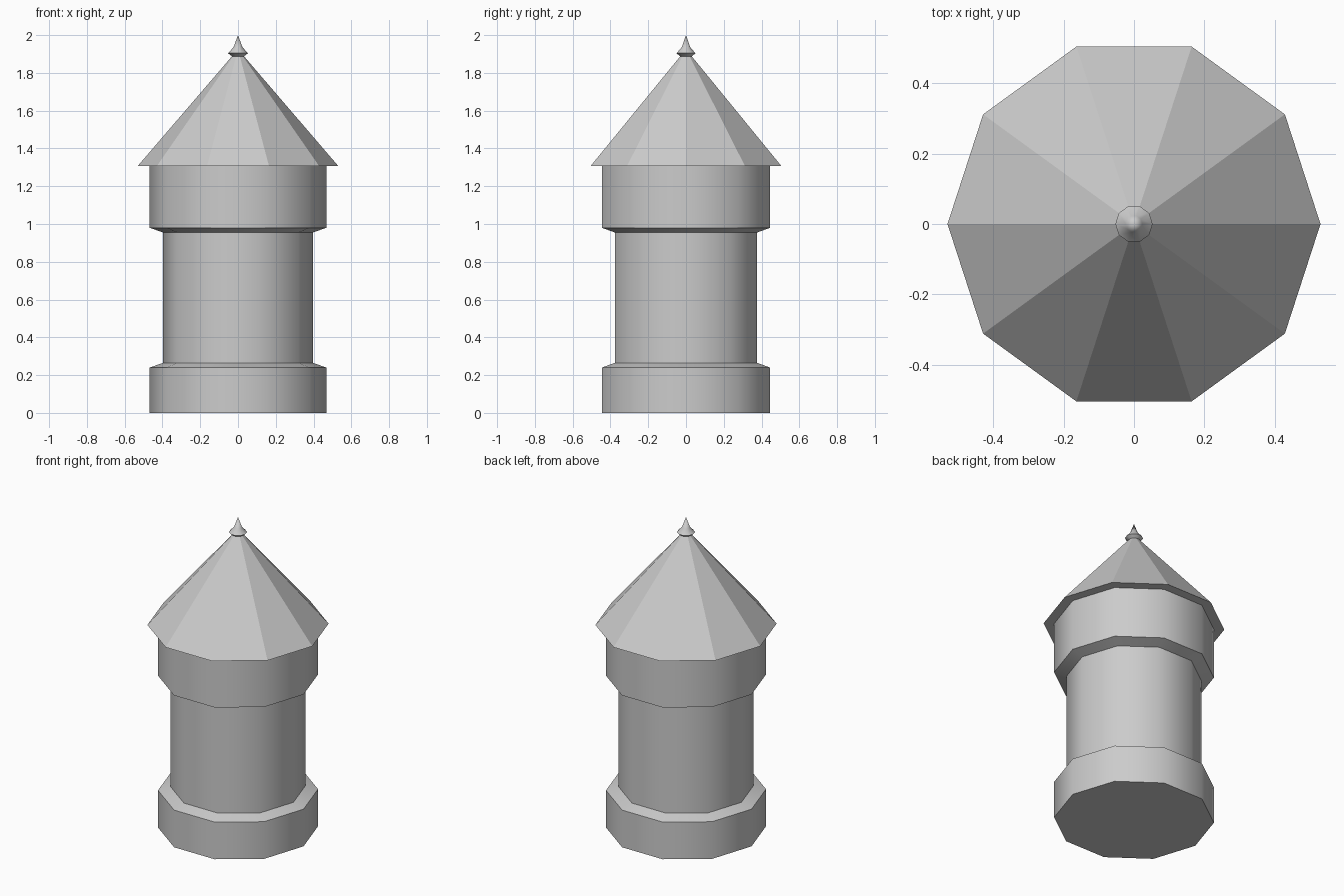
import bpy, bmesh, math

if "Cube" in bpy.data.objects:
    bpy.data.objects.remove(bpy.data.objects["Cube"])

SIDES = 10


def lathe(name, profile, smooth_angle=None):
    """Revolve (radius, z) points into a ten-sided part; radius 0 makes a tip."""
    bm = bmesh.new()
    rings = []
    for r, z in profile:
        if r == 0:
            rings.append([bm.verts.new((0, 0, z))] * SIDES)
        else:
            rings.append([bm.verts.new((r * math.cos(2 * math.pi * i / SIDES),
                                        r * math.sin(2 * math.pi * i / SIDES), z))
                          for i in range(SIDES)])
    for low, high in zip(rings, rings[1:]):
        for i in range(SIDES):
            j = (i + 1) % SIDES
            corners = dict.fromkeys((low[i], low[j], high[j], high[i]))
            bm.faces.new(list(corners))
    if profile[0][1] == 0:
        bm.faces.new(rings[0][::-1])  # floor
    bmesh.ops.recalc_face_normals(bm, faces=bm.faces)
    mesh = bpy.data.meshes.new(name)
    bm.to_mesh(mesh)
    bm.free()
    ob = bpy.data.objects.new(name, mesh)
    bpy.context.collection.objects.link(ob)
    if smooth_angle:
        bpy.ops.object.select_all(action='DESELECT')
        ob.select_set(True)
        bpy.context.view_layer.objects.active = ob
        bpy.ops.object.shade_smooth_by_angle(angle=math.radians(smooth_angle))
    return ob


# Tower: plinth, narrow shaft and wider upper drum
lathe("tower_body", [(0.468, 0), (0.468, 0.24), (0.396, 0.265), (0.396, 0.955),
                     (0.468, 0.98), (0.468, 1.308)], 40)

# Faceted roof with overhanging eave
lathe("roof", [(0.468, 1.308), (0.53, 1.308), (0, 1.925)])

# Pointed finial on the roof tip
lathe("finial", [(0.032, 1.888), (0.053, 1.904), (0.024, 1.935), (0, 2.0)], 40)
